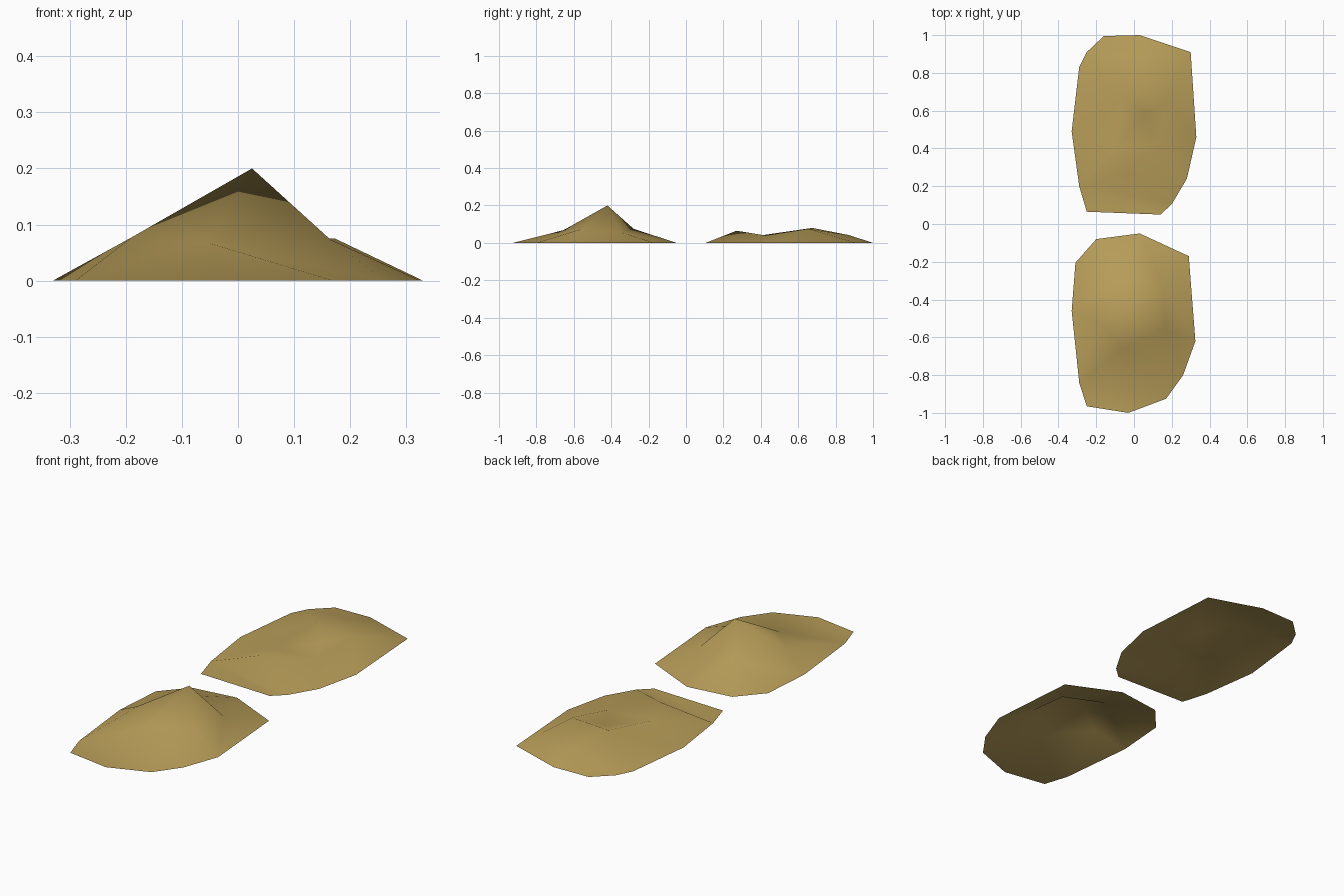
import bpy
from mathutils import Vector
from mathutils.geometry import delaunay_2d_cdt

if "Cube" in bpy.data.objects:
    bpy.data.objects.remove(bpy.data.objects["Cube"])

sand = bpy.data.materials.new("sand")
sand.diffuse_color = (0.48, 0.34, 0.10, 1)
sand.use_nodes = True
sand.node_tree.nodes["Principled BSDF"].inputs["Base Color"].default_value = sand.diffuse_color


def mound(name, rim, peaks, creases):
    """Open low-poly shell spanning a ground outline and raised points."""
    n = len(rim)
    pts = [(x, y, 0) for x, y in rim] + peaks
    flat = [Vector(p[:2]) for p in pts]
    edges = [(i, (i + 1) % n) for i in range(n)] + creases
    co, _, faces, orig, _, _ = delaunay_2d_cdt(flat, edges, [list(range(n))], 1, 1e-5)
    verts = [(v.x, v.y, pts[o[0]][2] if o else 0) for v, o in zip(co, orig)]
    me = bpy.data.meshes.new(name)
    me.from_pydata(verts, [], faces)
    me.materials.append(sand)
    for p in me.polygons:
        p.use_smooth = True
        if p.normal.z < 0:
            p.flip()
    ob = bpy.data.objects.new(name, me)
    bpy.context.collection.objects.link(ob)
    return ob


# front mound: one tall peak with lower shoulders and a flat front lip
mound("front_sand_mound",
      [(-.25, -.965), (-.03, -1), (.17, -.925), (.26, -.8), (.325, -.62), (.29, -.17),
       (.03, -.05), (-.2, -.08), (-.31, -.205), (-.33, -.46), (-.29, -.84)],
      [(.025, -.42, .2), (-.19, -.516, .077), (-.055, -.655, .068),
       (.16, -.345, .056), (.165, -.56, .073), (-.06, -.28, .075)],
      [(10, 2), (11, 12), (11, 13), (11, 14), (11, 15), (11, 16)])

# back mound: low, with humps around a dip, and a flat front lip
mound("back_sand_mound",
      [(-.25, .065), (.14, .05), (.20, .105), (.28, .24), (.33, .46), (.30, .91),
       (.03, 1), (-.16, .995), (-.25, .91), (-.29, .83), (-.33, .49), (-.29, .2)],
      [(-.06, .27, .065), (.13, .424, .04), (.173, .649, .075), (-.045, .675, .08),
       (.05, .87, .042), (-.1, .4, .04), (.05, .58, .042)],
      [(11, 2), (15, 18), (18, 13), (18, 14)])
